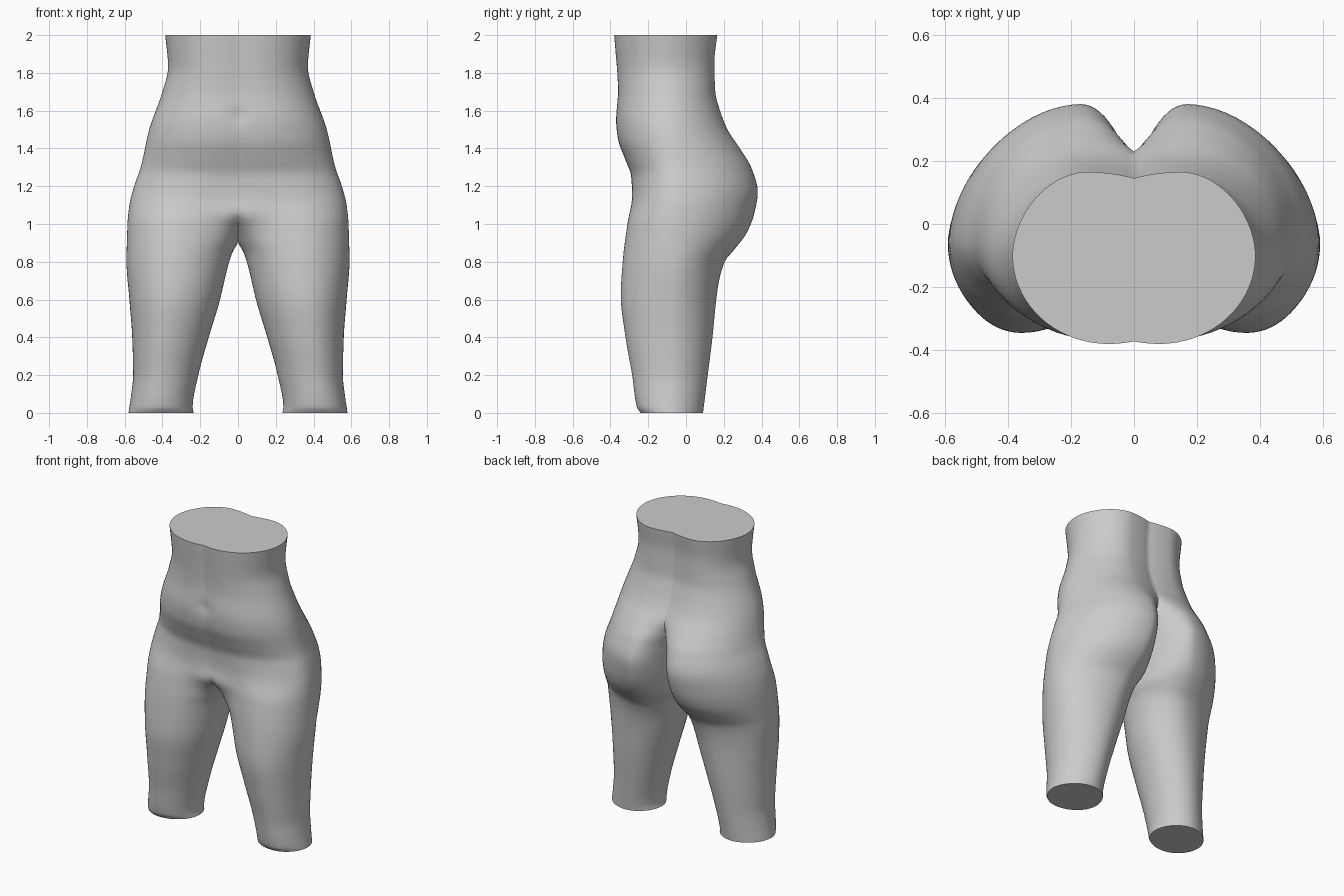
import bpy
import bmesh
from math import sin, cos, pi, exp
from mathutils import Vector

cube = bpy.data.objects.get("Cube")
if cube:
    bpy.data.objects.remove(cube)

# Profiles of one half of the body, as (height, value) pairs
OUTER = [(0, .58), (.1, .565), (.2, .555), (.4, .56), (.6, .575), (.8, .59), (1, .585),
         (1.1, .575), (1.2, .55), (1.3, .515), (1.5, .47), (1.7, .4), (1.83, .37), (2, .385)]
FRONT = [(0, -.24), (.03, -.26), (.2, -.285), (.4, -.32), (.62, -.345), (.8, -.335),
         (1, -.31), (1.15, -.285), (1.25, -.29), (1.35, -.325), (1.45, -.36),
         (1.55, -.37), (1.7, -.36), (2, -.38)]
BACK = [(0, .09), (.2, .115), (.4, .14), (.6, .16), (.7, .175), (.8, .205), (.87, .26),
        (.95, .32), (1.05, .36), (1.17, .38), (1.3, .345), (1.4, .285), (1.5, .22),
        (1.6, .18), (1.7, .155), (1.85, .15), (2, .165)]
LEG_INNER = [(0, .235), (.03, .24), (.2, .21), (.4, .155), (.6, .095), (.75, .06),
             (.85, .03), (.9, .002)]
INNER_FRONT = LEG_INNER + [(.95, -.02), (1, -.06), (1.1, -.3), (1.2, -.5), (1.4, -.4), (2, -.25)]
INNER_BACK = LEG_INNER + [(.95, -.004), (1.15, -.01), (1.25, -.025), (1.35, -.08), (1.5, -.25), (2, -.245)]
PEAK_FRONT = [(0, .42), (.6, .36), (1, .3), (1.2, .15), (1.3, .1), (2, .08)]
PEAK_BACK = [(0, .4), (.6, .3), (.9, .22), (1.15, .17), (2, .15)]
MIDDLE = [(0, -.08), (.8, -.06), (1.2, -.05), (1.6, -.09), (2, -.1)]


def sample(profile, z):
    """Smooth interpolation through a profile, without overshoot."""
    def slope(i):
        if i <= 0 or i >= len(profile) - 1:
            return 0 if len(profile) < 2 else secant(min(max(i, 0), len(profile) - 2))
        a, b = secant(i - 1), secant(i)
        return 0 if a * b <= 0 else 2 * a * b / (a + b)

    def secant(i):
        (z0, v0), (z1, v1) = profile[i], profile[i + 1]
        return (v1 - v0) / (z1 - z0)

    i = 0
    while i < len(profile) - 2 and z > profile[i + 1][0]:
        i += 1
    (z0, v0), (z1, v1) = profile[i], profile[i + 1]
    h = z1 - z0
    t = (z - z0) / h
    return (v0 * (1 + 2 * t) * (1 - t) ** 2 + v1 * t * t * (3 - 2 * t)
            + h * t * (1 - t) * (slope(i) * (1 - t) - slope(i + 1) * t))


def ring(z, count):
    """Cross-section of one half, built from four elliptical quarters."""
    middle, outer = sample(MIDDLE, z), sample(OUTER, z)
    points = []
    for k in range(count):
        c, s = cos(2 * pi * k / count), sin(2 * pi * k / count)
        behind = s >= 0
        peak = sample(PEAK_BACK if behind else PEAK_FRONT, z)
        inner = sample(INNER_BACK if behind else INNER_FRONT, z)
        depth = abs(sample(BACK if behind else FRONT, z) - middle)
        if behind and c > 0:
            c, s = c ** 1.08, s ** 1.08
        x = peak + c * ((outer - peak) if c > 0 else (peak - inner))
        points.append(Vector((x, middle + s * depth, z)))
    return points


# Loft one half, trim it at the centre plane and mirror it
SIDES, LEVELS = 72, 90
bm = bmesh.new()
heights = sorted({0, .015, .03} | {2 * i / LEVELS for i in range(LEVELS + 1)})
rings = [[bm.verts.new(p) for p in ring(z, SIDES)] for z in heights]
for low, high in zip(rings, rings[1:]):
    for k in range(SIDES):
        n = (k + 1) % SIDES
        bm.faces.new((low[k], low[n], high[n], high[k]))
bm.faces.new(rings[0][::-1])
bm.faces.new(rings[-1])
bmesh.ops.bisect_plane(bm, geom=bm.verts[:] + bm.edges[:] + bm.faces[:], dist=1e-5,
                       plane_co=(0, 0, 0), plane_no=(-1, 0, 0), clear_outer=True)
bmesh.ops.mirror(bm, geom=bm.verts[:] + bm.edges[:] + bm.faces[:], axis='X', merge_dist=.0005)

# Soft front details: centre, spread and push along y
for height, spread, push in ((1.01, .07, -.04), (1.57, .03, .012)):
    for v in bm.verts:
        if v.co.y < -.1:
            d = (v.co.x ** 2 + (v.co.z - height) ** 2) / (2 * spread ** 2)
            v.co.y += push * exp(-d)
bmesh.ops.recalc_face_normals(bm, faces=bm.faces[:])

mesh = bpy.data.meshes.new("lower_body")
bm.to_mesh(mesh)
bm.free()
body = bpy.data.objects.new("lower_body", mesh)
bpy.context.collection.objects.link(body)

# Plain grey material
grey = bpy.data.materials.new("plain grey")
grey.use_nodes = True
colour = (.6, .6, .6, 1)
grey.diffuse_color = colour
grey.node_tree.nodes["Principled BSDF"].inputs["Base Color"].default_value = colour
mesh.materials.append(grey)

bpy.ops.object.select_all(action='DESELECT')
body.select_set(True)
bpy.context.view_layer.objects.active = body
bpy.ops.object.shade_smooth_by_angle(angle=.9)
